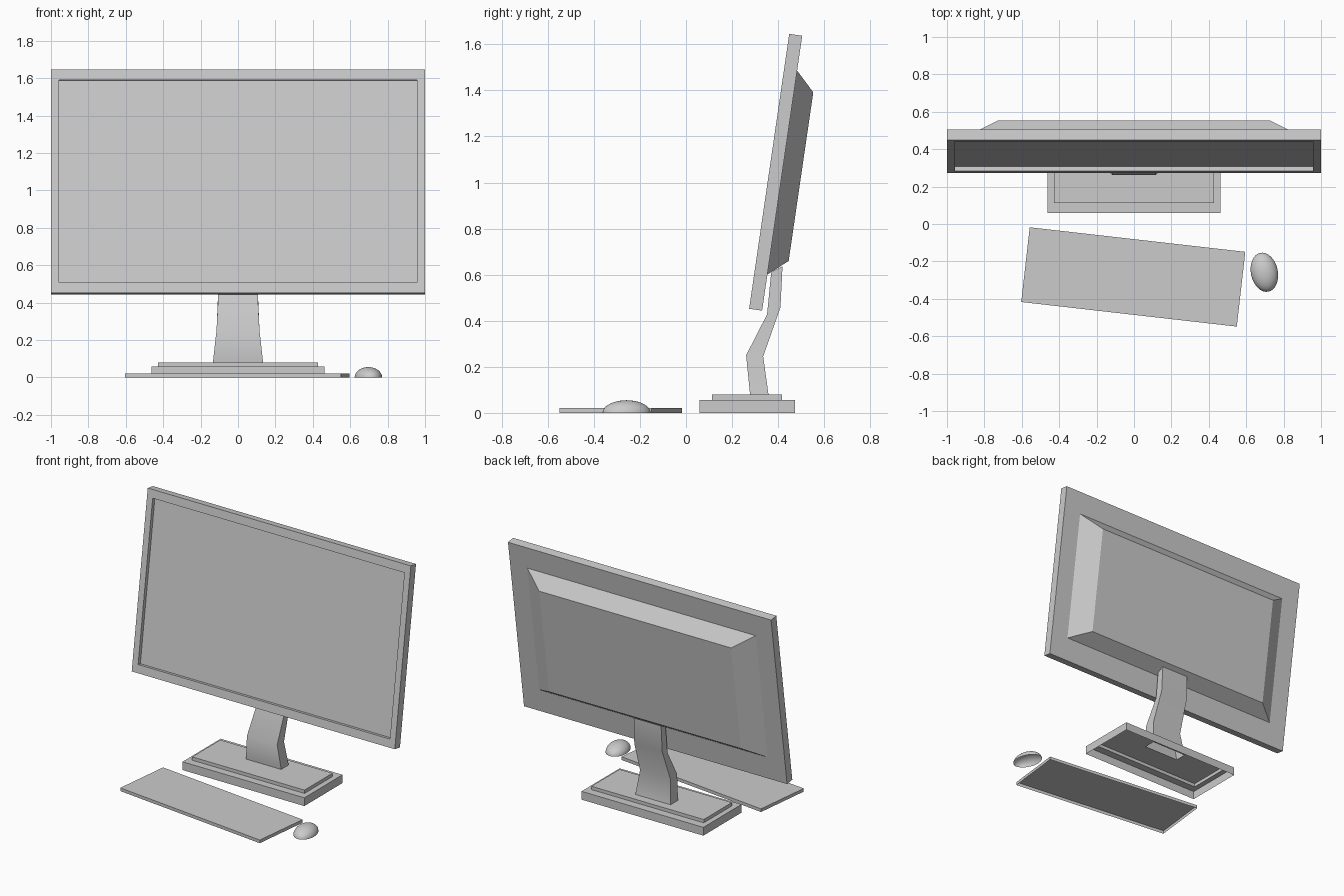
import bpy, bmesh, math
from mathutils import Matrix

if "Cube" in bpy.data.objects:
    bpy.data.objects.remove(bpy.data.objects["Cube"])


def finish(name, bm, smooth=None):
    bmesh.ops.recalc_face_normals(bm, faces=bm.faces)
    me = bpy.data.meshes.new(name)
    bm.to_mesh(me)
    bm.free()
    ob = bpy.data.objects.new(name, me)
    bpy.context.collection.objects.link(ob)
    if smooth is not None:
        bpy.ops.object.select_all(action='DESELECT')
        ob.select_set(True)
        bpy.context.view_layer.objects.active = ob
        bpy.ops.object.shade_smooth_by_angle(angle=math.radians(smooth))
    return ob


def loft(name, rings, cap_start=False, cap_end=False, smooth=None):
    """Join successive four-point rings with quads."""
    bm = bmesh.new()
    loops = [[bm.verts.new(p) for p in r] for r in rings]
    for a, b in zip(loops, loops[1:]):
        for i in range(4):
            j = (i + 1) % 4
            bm.faces.new((a[i], a[j], b[j], b[i]))
    if cap_start:
        bm.faces.new(loops[0][::-1])
    if cap_end:
        bm.faces.new(loops[-1])
    return finish(name, bm, smooth)


TILT = math.radians(8.3)
S, C = math.sin(TILT), math.cos(TILT)


def panel_ring(hw, u0, u1, n):
    """Rectangle in the tilted panel: u runs up the panel, n runs backwards."""
    return [(x, 0.274 + u * S + n * C, 0.452 + u * C - n * S)
            for x, u in ((-hw, u0), (hw, u0), (hw, u1), (-hw, u1))]


def flat_ring(hw, y0, y1, z):
    return [(-hw, y0, z), (hw, y0, z), (hw, y1, z), (-hw, y1, z)]


# Monitor housing: screen recess, bezel, sides and raised back
screen_ring = panel_ring(0.957, 0.056, 1.15, 0.025)
loft("monitor_housing", [
    screen_ring,
    panel_ring(0.957, 0.056, 1.15, 0),
    panel_ring(1.0, 0, 1.206, 0),
    panel_ring(1.0, 0, 1.206, 0.057),
    panel_ring(0.868, 0.159, 1.053, 0.057),
    panel_ring(0.73, 0.23, 0.97, 0.14)], cap_end=True)
loft("screen", [screen_ring], cap_end=True)

# Stepped base, open underneath and around the neck
loft("stand_base", [
    flat_ring(0.463, 0.059, 0.473, 0),
    flat_ring(0.463, 0.059, 0.473, 0.057),
    flat_ring(0.427, 0.112, 0.417, 0.057),
    flat_ring(0.427, 0.112, 0.417, 0.08),
    flat_ring(0.134, 0.278, 0.358, 0.08)])

# Bent neck: half width, front (y, z), back (y, z)
neck = [(0.134, 0.278, 0.080, 0.358, 0.080),
        (0.115, 0.261, 0.250, 0.335, 0.245),
        (0.106, 0.352, 0.428, 0.410, 0.458),
        (0.104, 0.370, 0.612, 0.419, 0.637)]
loft("stand_neck", [[(-w, yf, zf), (w, yf, zf), (w, yb, zb), (-w, yb, zb)]
                    for w, yf, zf, yb, zb in neck], cap_end=True, smooth=40)

# Keyboard slab, open underneath
keyboard = loft("keyboard", [flat_ring(0.58, -0.201, 0.201, 0),
                             flat_ring(0.58, -0.201, 0.201, 0.022)], cap_end=True)
keyboard.location = (-0.004, -0.283, 0)
keyboard.rotation_euler.z = math.radians(-6.5)

# Mouse: hollow half ellipsoid
bm = bmesh.new()
bmesh.ops.create_uvsphere(bm, u_segments=32, v_segments=16, radius=1)
bmesh.ops.delete(bm, geom=[v for v in bm.verts if v.co.z < -0.01], context='VERTS')
bmesh.ops.transform(bm, verts=bm.verts, matrix=Matrix.Diagonal((0.072, 0.106, 0.055, 1)))
mouse = finish("mouse", bm, smooth=40)
mouse.location = (0.697, -0.258, 0)
mouse.rotation_euler.z = math.radians(12)
